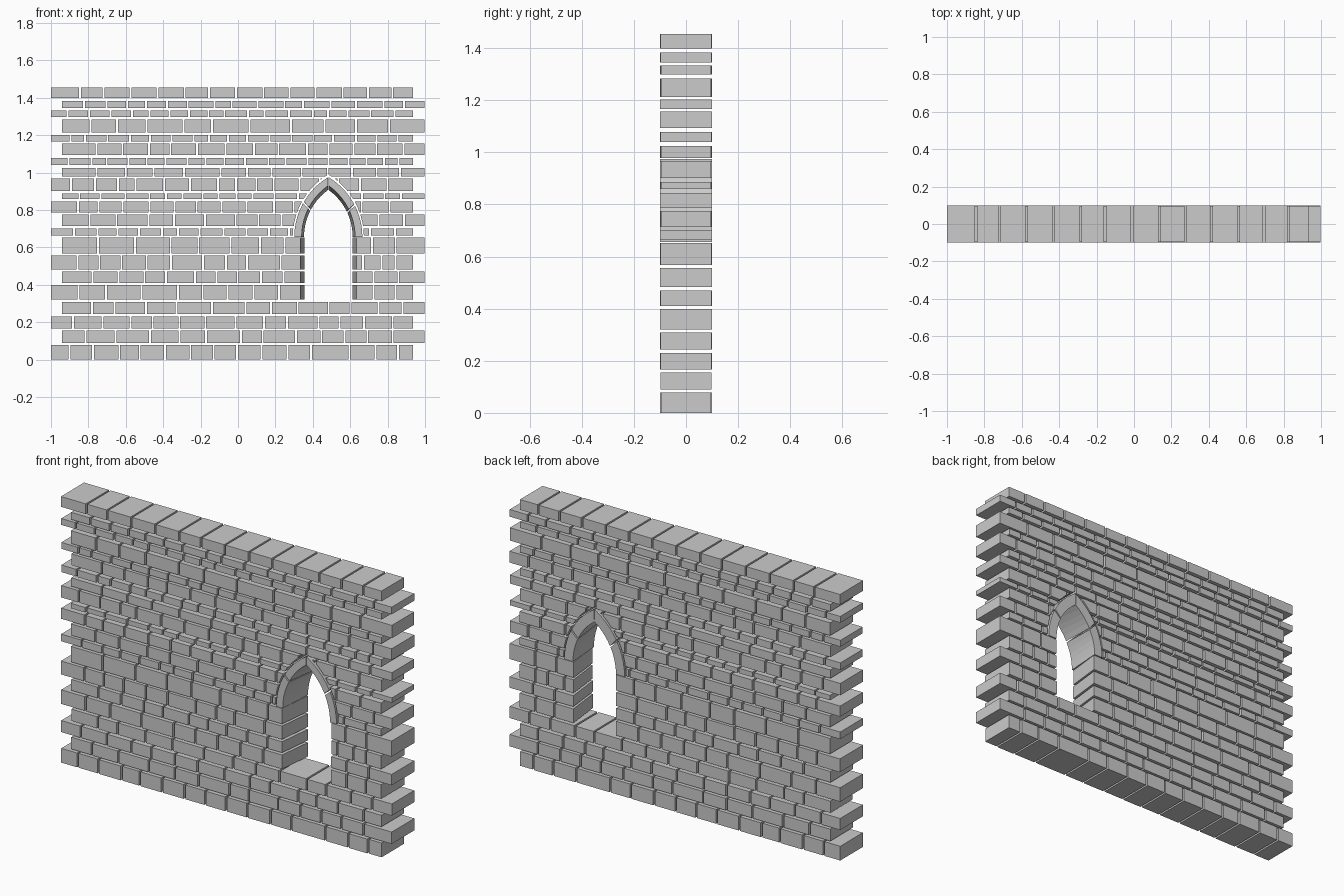
import bpy, bmesh, math, random

if "Cube" in bpy.data.objects:
    bpy.data.objects.remove(bpy.data.objects["Cube"])

random.seed(7)
CX, SPRING, GAP = 0.483, 0.656, 0.01      # arch centre, springing height, mortar gap

# courses from the ground up: bottom z, top z, number of bricks
COURSES = [(0, .078, 14), (.09, .155, 13), (.167, .23, 14), (.244, .308, 13),
           (.321, .398, 13), (.41, .47, 14), (.483, .556, 15), (.567, .652, 12),
           (.663, .702, 17), (.713, .775, 14), (.786, .844, 15), (.86, .887, 18),
           (.902, .967, 16), (.979, 1.025, 13), (1.04, 1.079, 19), (1.094, 1.156, 14),
           (1.167, 1.202, 18), (1.213, 1.283, 11), (1.298, 1.333, 18),
           (1.344, 1.383, 16), (1.398, 1.454, 13)]
# joints read directly for the exposed bottom and top courses
JOINTS = {0: [-.895, -.77, -.63, -.52, -.385, -.25, -.125, 0, .13, .27, .395, .6, .74, .86],
          20: [-.84, -.715, -.57, -.425, -.28, -.15, -.005, .14, .28, .42, .565, .7, .83]}


def add_obj(name, bm):
    bmesh.ops.recalc_face_normals(bm, faces=bm.faces)
    me = bpy.data.meshes.new(name)
    bm.to_mesh(me)
    bm.free()
    ob = bpy.data.objects.new(name, me)
    bpy.context.collection.objects.link(ob)
    return ob


def loft(bm, front, back, yf, yb):
    """Closed prism between two xz outlines with equal point counts."""
    a = [bm.verts.new((x, yf, z)) for x, z in front]
    b = [bm.verts.new((x, yb, z)) for x, z in back]
    n = len(a)
    bm.faces.new(a)
    bm.faces.new(b[::-1])
    for i in range(n):
        j = (i + 1) % n
        bm.faces.new((a[i], b[i], b[j], a[j]))


def brick(bm, x0, x1, z0, z1):
    d = random.uniform(.096, .1)
    r = [(x0, z0), (x1, z0), (x1, z1), (x0, z1)]
    loft(bm, r, r, -d, d)


def split(x0, x1, n):
    """Random joints dividing a span into n bricks."""
    w = [random.uniform(.75, 1.25) for _ in range(n)]
    xs = [x0]
    for v in w:
        xs.append(xs[-1] + v * (x1 - x0 + GAP) / sum(w))
    return xs


def arc(half, height, t, side):
    """Point on one side of a pointed arch, t = 0 springing, 1 apex."""
    R = (half ** 2 + height ** 2) / (2 * half)
    a = t * math.asin(height / R)
    return (CX + side * (R * math.cos(a) - R + half), SPRING + R * math.sin(a))


# wall bricks
bm = bmesh.new()
for i, (z0, z1, n) in enumerate(COURSES):
    left, right = (-1, .935) if i % 2 == 0 else (-.94, .997)
    if i in JOINTS:
        runs = [[left] + JOINTS[i] + [right + GAP]]
    elif 4 <= i <= 7:                      # courses broken by the window
        nl = round(n * .7)
        runs = [split(left, CX - .11, nl), split(CX + .11, right, max(3, n - nl - 1))]
    else:
        runs = [split(left, right, n)]
    for xs in runs:
        for a, b in zip(xs, xs[1:]):
            brick(bm, a, b - GAP, z0, z1)
wall = add_obj("wall_bricks", bm)

# window cutter: splayed jambs below, constant arch outline above
def opening(half):
    ts = [k / 10 for k in range(11)]
    lf = [arc(.19, .334, t, -1) for t in ts]
    rt = [arc(.19, .334, t, 1) for t in ts[:-1]]
    return ([(CX + half, .315), (CX + half, SPRING)] + rt + lf[::-1]
            + [(CX - half, SPRING), (CX - half, .315)])


bm = bmesh.new()
loft(bm, opening(.1555), opening(.1225), -.15, .15)
cutter = add_obj("window_cutter", bm)
cutter.hide_render = True
cutter.hide_set(True)
mod = wall.modifiers.new("window", "BOOLEAN")
mod.operation, mod.solver, mod.object = "DIFFERENCE", "EXACT", cutter

# arch stones: two per side, inner face splayed like the jambs
bm = bmesh.new()
for side, cut in ((-1, .50), (1, .46)):
    for t0, t1 in ((0, cut - .012), (cut + .012, .995)):
        ts = [t0 + (t1 - t0) * k / 5 for k in range(6)]
        outer = [arc(.182, .32, t, side) for t in ts]
        front = [arc(.143, .275, t, side) for t in ts]
        back = [arc(.13, .252, t, side) for t in ts]
        loft(bm, outer + front[::-1], outer + back[::-1], -.1, .1)
add_obj("window_arch", bm)
